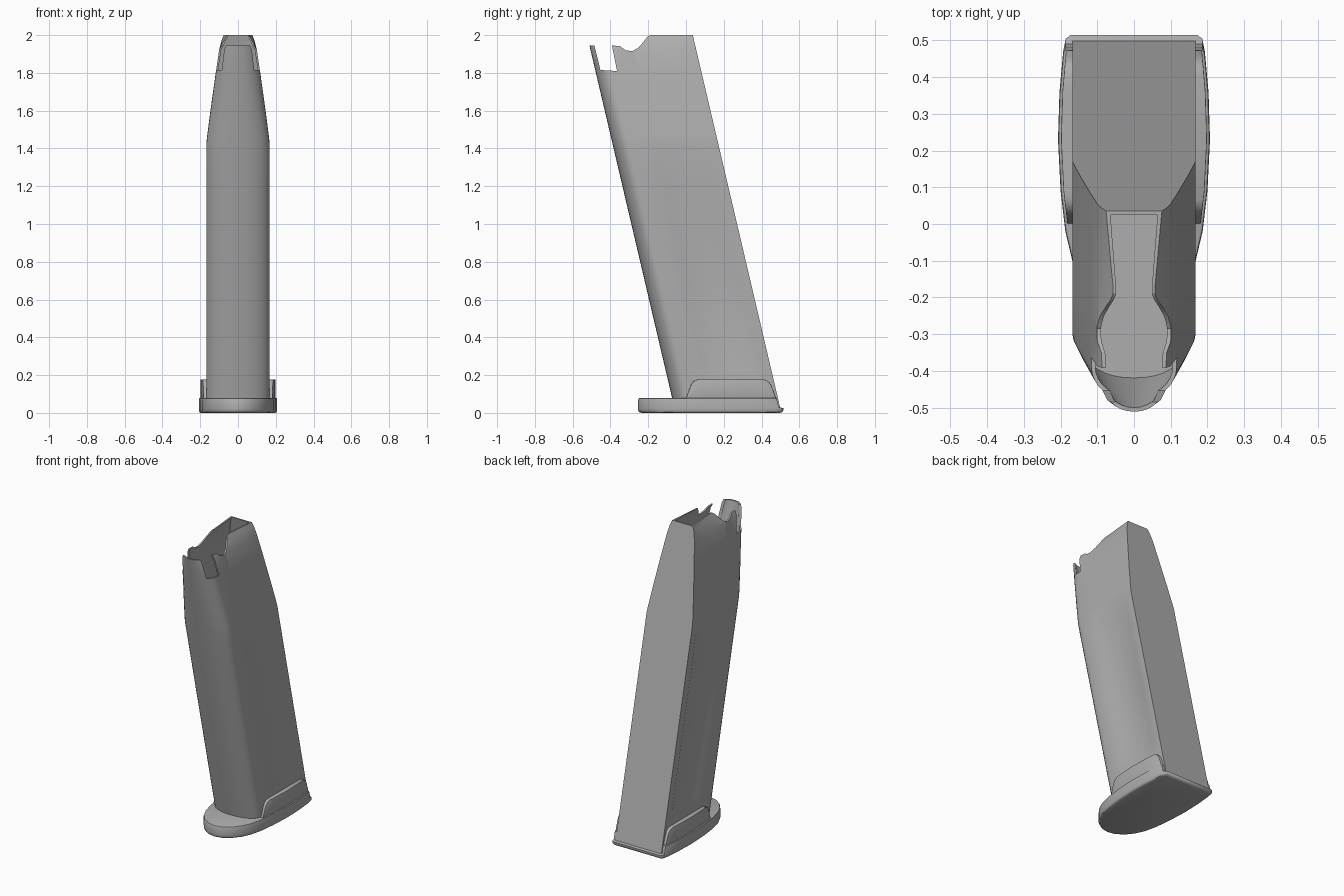
import bpy, bmesh, math

cube = bpy.data.objects.get("Cube")
if cube:
    bpy.data.objects.remove(cube, do_unlink=True)

SLANT = 0.2345           # backward lean of the body per unit of height
BACK, FRONT, SHOULDER = 0.505, -0.055, 0.035


def make_material(name, value):
    mat = bpy.data.materials.new(name)
    mat.use_nodes = True
    colour = (value, value, value, 1)
    mat.diffuse_color = colour
    mat.node_tree.nodes["Principled BSDF"].inputs["Base Color"].default_value = colour
    return mat


steel = make_material("plain grey", 0.42)


def interp(table, z):
    """Piecewise linear lookup, clamped at both ends."""
    if z <= table[0][0]:
        return table[0][1]
    for (a, va), (b, vb) in zip(table, table[1:]):
        if z <= b:
            return va + (vb - va) * (z - a) / (b - a)
    return table[-1][1]


def loft(name, rings):
    """Closed solid through equal-length rings of points."""
    bm = bmesh.new()
    loops = [[bm.verts.new(p) for p in ring] for ring in rings]
    n = len(loops[0])
    for low, high in zip(loops, loops[1:]):
        for i in range(n):
            j = (i + 1) % n
            bm.faces.new((low[i], low[j], high[j], high[i]))
    bm.faces.new(loops[0][::-1])
    bm.faces.new(loops[-1])
    bmesh.ops.recalc_face_normals(bm, faces=bm.faces[:])
    mesh = bpy.data.meshes.new(name)
    bm.to_mesh(mesh)
    bm.free()
    mesh.materials.append(steel)
    obj = bpy.data.objects.new(name, mesh)
    bpy.context.collection.objects.link(obj)
    return obj


def side_prism(name, profile, half):
    """Extrude a (y, z) profile across x."""
    return loft(name, [[(x, y, z) for y, z in profile] for x in (-half, half)])


def activate(obj):
    bpy.ops.object.select_all(action='DESELECT')
    obj.select_set(True)
    bpy.context.view_layer.objects.active = obj


def boolean(obj, tool, operation):
    tool.hide_render = True
    activate(obj)
    mod = obj.modifiers.new("cut", 'BOOLEAN')
    mod.operation, mod.object, mod.solver = operation, tool, 'EXACT'
    bpy.ops.object.modifier_apply(modifier=mod.name)
    bpy.data.objects.remove(tool, do_unlink=True)


def smooth(obj, degrees=30):
    activate(obj)
    bpy.ops.object.shade_smooth_by_angle(angle=math.radians(degrees))


def mirrored(half):
    """Complete a half outline that ends on the centre line."""
    return half + [(-x, y) for x, y in reversed(half[:-1])]


# Body cross-section: flat back, shallow side channel, rounded front
WIDTH = [(1.43, 0.168), (1.6, 0.146), (1.8, 0.118), (1.92, 0.1), (1.97, 0.088), (2.0, 0.076)]
CHANNEL = [(0.2, 0), (0.26, 0.012), (1.2, 0.012), (1.42, 0)]
LIPS = [(1.92, 0), (2.0, 1)]


def body_ring(z, wall=0.0):
    w = interp(WIDTH, z) - wall
    depth = interp(CHANNEL, z)
    half = [(w, BACK - wall), (w, 0.45), (w - depth, 0.42), (w - depth, 0.3),
            (w - depth, 0.18), (w, 0.15), (w, SHOULDER)]
    reach = SHOULDER - FRONT - wall
    for i in range(1, 9):
        a = math.pi / 2 * i / 8
        x = w * math.cos(a) ** 0.9 if i < 8 else 0.0
        half.append((x, SHOULDER - reach * math.sin(a)))
    # feed lips lean inwards towards the front of the mouth
    lean = interp(LIPS, z)
    half = [(x * (1 - lean * min(0.25, 1.2 * (BACK - y))), y) for x, y in half]
    return [(x, y - SLANT * z, z) for x, y in mirrored(half)]


body = loft("magazine_body", [body_ring(z) for z in
            (0.02, 0.2, 0.26, 0.7, 1.2, 1.42, 1.46, 1.6, 1.8, 1.92, 1.97, 2.0)])

# Hollow mouth
void = loft("mouth_void", [body_ring(z, 0.011) for z in
            (1.6, 1.8, 1.92, 1.97, 2.0, 2.1)])
boolean(body, void, 'DIFFERENCE')

# Notched top edge with front tab and side slots
notch = side_prism("top_notch", [
    (-0.7, 2.2), (-0.7, 1.945), (-0.485, 1.945), (-0.453, 1.815), (-0.365, 1.81),
    (-0.392, 1.945), (-0.35, 1.942), (-0.32, 1.92), (-0.285, 1.915),
    (-0.25, 1.935), (-0.205, 1.99), (-0.185, 2.003), (-0.185, 2.2)], 0.4)
boolean(body, notch, 'DIFFERENCE')
smooth(body)

# Base plate outline
PLAN = [(0.172, 0.515), (0.186, 0.505), (0.193, 0.47), (0.203, 0.36), (0.207, 0.23),
        (0.2, 0.09), (0.187, -0.02), (0.168, -0.1), (0.14, -0.16),
        (0.1, -0.21), (0.05, -0.243), (0, -0.253)]


def plate_ring(z, inset):
    limit = 0.515 if z < 0.03 else 0.498 - SLANT * z
    k = 1 - inset / 0.2
    return [(x * k, min(0.13 + (y - 0.13) * k, limit), z) for x, y in mirrored(PLAN)]


plate = loft("base_plate", [plate_ring(z, inset) for z, inset in
             ((0, 0.01), (0.004, 0.003), (0.012, 0), (0.025, 0), (0.031, 0),
              (0.07, 0), (0.077, 0.002), (0.08, 0.007))])
smooth(plate, 40)

# Raised side grips on the base plate, one slab showing on both sides
grips = loft("base_side_grips", [[(x * 0.96, y, z) for x, y in mirrored(PLAN)]
                                 for z in (0.05, 0.3)])
slab = side_prism("grip_profile", [
    (-0.005, 0.06), (0.005, 0.09), (0.025, 0.145), (0.04, 0.168), (0.065, 0.178),
    (0.41, 0.178), (0.435, 0.168), (0.452, 0.145), (0.472, 0.09), (0.477, 0.06)], 0.3)
boolean(grips, slab, 'INTERSECT')
activate(grips)
bevel = grips.modifiers.new("soft_edges", 'BEVEL')
bevel.width, bevel.segments = 0.008, 2
bevel.limit_method, bevel.angle_limit = 'ANGLE', math.radians(50)
bpy.ops.object.modifier_apply(modifier=bevel.name)
smooth(grips, 40)
